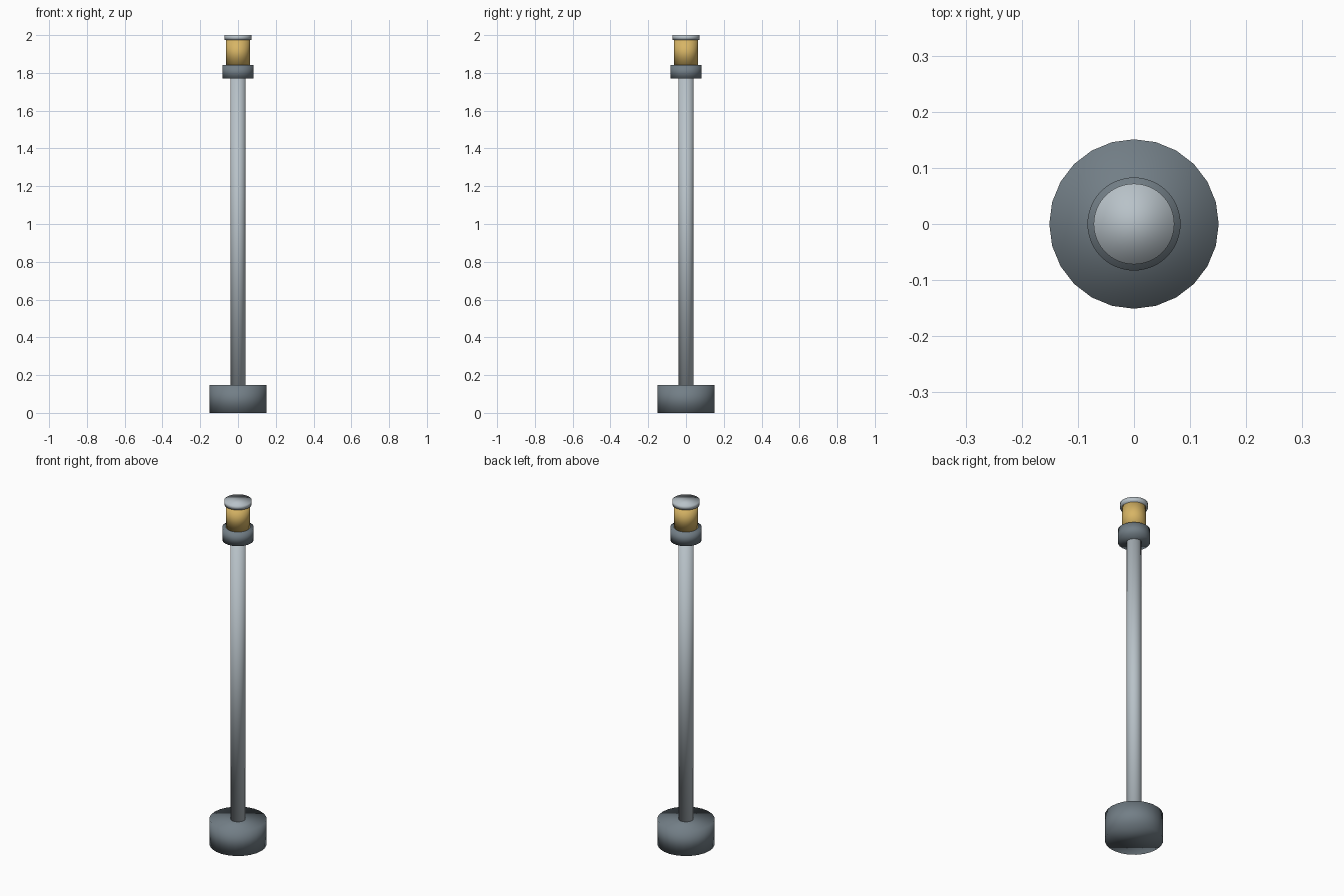
import bpy

cube = bpy.data.objects.get("Cube")
if cube:
    bpy.data.objects.remove(cube, do_unlink=True)


def material(name, rgb):
    mat = bpy.data.materials.new(name)
    mat.use_nodes = True
    colour = (*rgb, 1)
    mat.diffuse_color = colour
    mat.node_tree.nodes["Principled BSDF"].inputs["Base Color"].default_value = colour
    return mat


slate = material("slate grey", (0.17, 0.21, 0.24))
steel = material("pale steel", (0.48, 0.54, 0.58))
amber = material("amber glass", (0.68, 0.46, 0.13))


def drum(name, radius, bottom, top, sides, mat):
    """Upright capped cylinder, softly shaded all over."""
    bpy.ops.mesh.primitive_cylinder_add(
        vertices=sides, radius=radius, depth=top - bottom,
        location=(0, 0, (bottom + top) / 2))
    obj = bpy.context.object
    obj.name = name
    obj.data.materials.append(mat)
    bpy.ops.object.shade_smooth()
    return obj


# Heavy foot and slim post
drum("base", 0.151, 0, 0.147, 24, slate)
drum("post", 0.04, 0.147, 1.77, 24, steel)

# Lamp head: collar, glowing lens and lid
drum("collar", 0.083, 1.77, 1.843, 48, slate)
drum("lens", 0.063, 1.843, 1.975, 32, amber)
drum("lid", 0.072, 1.975, 2.0, 32, steel)
